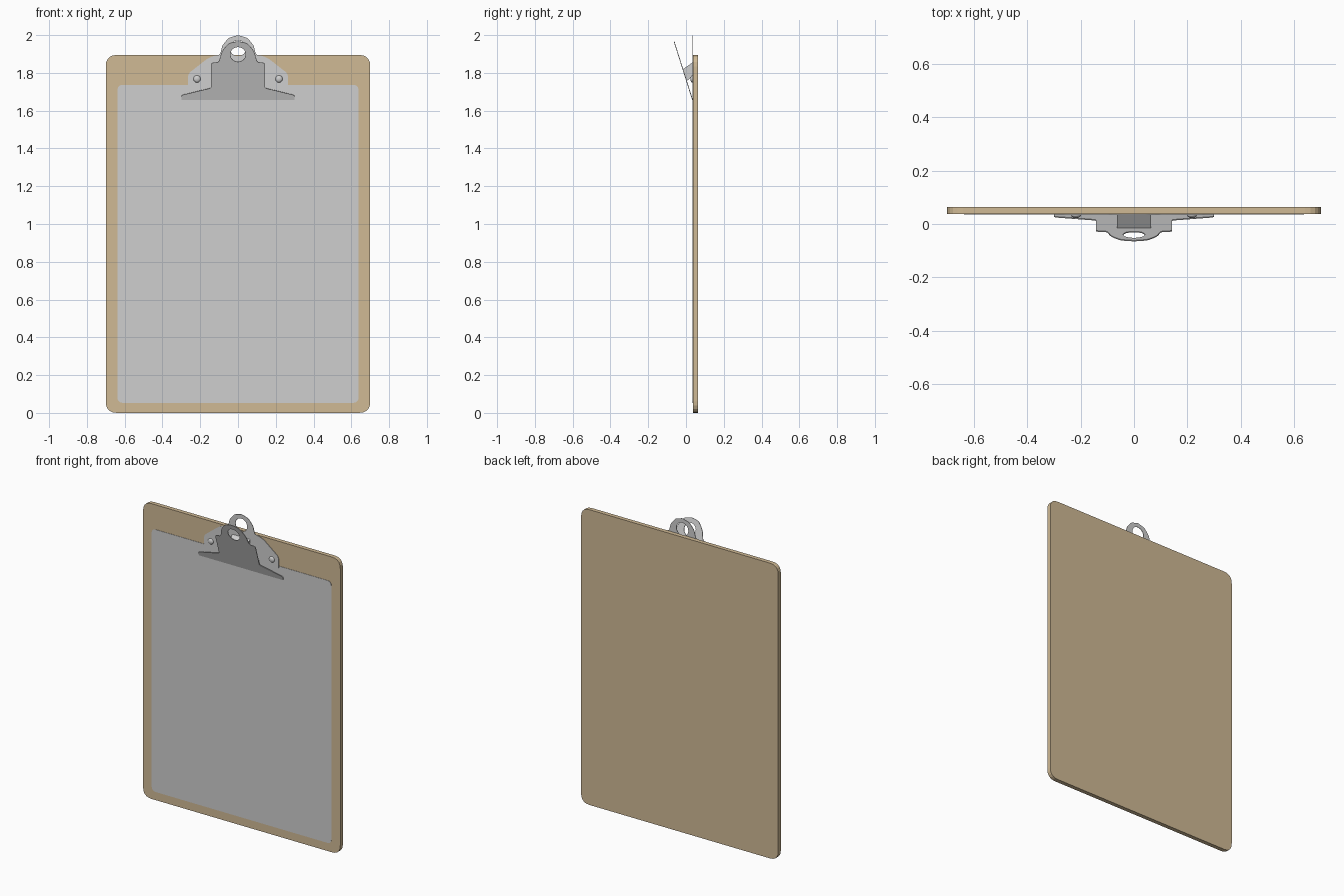
import bpy, bmesh, math
from mathutils import Vector, Matrix

if "Cube" in bpy.data.objects:
    bpy.data.objects.remove(bpy.data.objects["Cube"])


def material(name, rgb):
    m = bpy.data.materials.new(name)
    m.diffuse_color = (*rgb, 1)
    m.use_nodes = True
    m.node_tree.nodes["Principled BSDF"].inputs["Base Color"].default_value = m.diffuse_color
    return m


WOOD = material("tan board", (0.63, 0.49, 0.30))
GREY = material("light grey", (0.62, 0.62, 0.62))


def fillet(points, n=5):
    """Round each (x, y, radius) corner of a closed outline."""
    out = []
    for i, (x, y, r) in enumerate(points):
        p = Vector((x, y))
        if r == 0:
            out.append(p)
            continue
        a = p + (Vector(points[i - 1][:2]) - p).normalized() * r
        b = p + (Vector(points[(i + 1) % len(points)][:2]) - p).normalized() * r
        w = 0.5523 / 2 + 0.5
        for k in range(n + 1):
            t = k / n
            s = 1 - t
            out.append(a * s * s + p * 2 * s * t + b * t * t)
    return out


def mirror(half):
    """Complete a left-hand outline running from bottom to top."""
    return half + [(-x, y, r) for x, y, r in reversed(half) if abs(x) > 1e-6]


def circle(cx, cy, r, n=24):
    return [Vector((cx + r * math.cos(2 * math.pi * i / n),
                    cy + r * math.sin(2 * math.pi * i / n))) for i in range(n)]


def sheet(name, loops, thickness, mat, matrix):
    """Flat sheet cut from outlines (inner loops become holes)."""
    cu = bpy.data.curves.new(name, 'CURVE')
    cu.dimensions = '2D'
    cu.fill_mode = 'BOTH'
    cu.extrude = thickness / 2
    for loop in loops:
        sp = cu.splines.new('POLY')
        sp.points.add(len(loop) - 1)
        for q, v in zip(sp.points, loop):
            q.co = (v.x, v.y, 0, 1)
        sp.use_cyclic_u = True
    tmp = bpy.data.objects.new(name + "_outline", cu)
    bpy.context.collection.objects.link(tmp)
    dg = bpy.context.evaluated_depsgraph_get()
    me = bpy.data.meshes.new_from_object(tmp.evaluated_get(dg))
    bpy.data.objects.remove(tmp)
    bm = bmesh.new()
    bm.from_mesh(me)
    bmesh.ops.remove_doubles(bm, verts=bm.verts, dist=1e-5)
    bmesh.ops.recalc_face_normals(bm, faces=bm.faces)
    bm.transform(matrix)
    return finish(name, bm, mat)


def finish(name, bm, mat, smooth=False):
    me = bpy.data.meshes.new(name)
    bm.to_mesh(me)
    bm.free()
    me.materials.append(mat)
    for p in me.polygons:
        p.use_smooth = smooth
        p.material_index = 0
    ob = bpy.data.objects.new(name, me)
    bpy.context.collection.objects.link(ob)
    return ob


def upright(y, z=0, tilt=0):
    return Matrix.Translation((0, y, z)) @ Matrix.Rotation(math.radians(90) + tilt, 4, 'X')


# board and paper
sheet("board", [fillet(mirror([(-0.70, 0, 0.06), (-0.70, 1.895, 0.06)]))],
      0.027, WOOD, upright(0.051))
sheet("paper", [fillet(mirror([(-0.638, 0.053, 0.03), (-0.638, 1.737, 0.03)]))],
      0.002, GREY, upright(0.0365))

# clip back plate with hanging hole
plate = mirror([(-0.265, 1.725, 0), (-0.265, 1.795, 0.02), (-0.15, 1.885, 0.03),
                (-0.095, 1.897, 0.01), (-0.083, 1.945, 0.01), (-0.05, 1.985, 0.01),
                (0, 2.0, 0.01)])
sheet("clip_back_plate", [fillet(plate), circle(0, 1.93, 0.042)], 0.003, GREY, upright(0.0350))

# tilted clip lever with hole
tilt = math.atan(0.315)
k, z0 = 1 / math.cos(tilt), 1.657
half = [(-0.30, 1.657, 0.005), (-0.30, 1.682, 0.012), (-0.143, 1.72, 0.008),
        (-0.143, 1.853, 0.013), (-0.102, 1.857, 0.012), (-0.085, 1.915, 0.02),
        (-0.05, 1.957, 0.015), (0, 1.968, 0.015)]
lever = [(x, (z - z0) * k, r) for x, z, r in mirror(half)]
sheet("clip_lever", [fillet(lever), circle(0, (1.898 - z0) * k, 0.041)],
      0.004, GREY, upright(0.0345, z0, tilt))

# spring housing between lever and plate
bm = bmesh.new()
profile = [(-0.018, 1.818), (0.034, 1.855), (0.034, 1.785), (0.003, 1.755)]
face = bm.faces.new([bm.verts.new((-0.063, y, z)) for y, z in profile])
ext = bmesh.ops.extrude_face_region(bm, geom=[face])
bmesh.ops.translate(bm, vec=(0.126, 0, 0),
                    verts=[v for v in ext["geom"] if isinstance(v, bmesh.types.BMVert)])
bmesh.ops.recalc_face_normals(bm, faces=bm.faces)
finish("spring_housing", bm, GREY)

# domed rivets
for side, sx in (("left", -1), ("right", 1)):
    bm = bmesh.new()
    bmesh.ops.create_uvsphere(bm, u_segments=20, v_segments=12, radius=1)
    bm.transform(Matrix.Translation((sx * 0.217, 0.034, 1.768)) @
                 Matrix.Diagonal((0.019, 0.011, 0.019, 1)))
    bmesh.ops.bisect_plane(bm, geom=bm.verts[:] + bm.edges[:] + bm.faces[:],
                           plane_co=(0, 0.036, 0), plane_no=(0, 1, 0), clear_outer=True)
    finish(side + "_rivet", bm, GREY, smooth=True)
